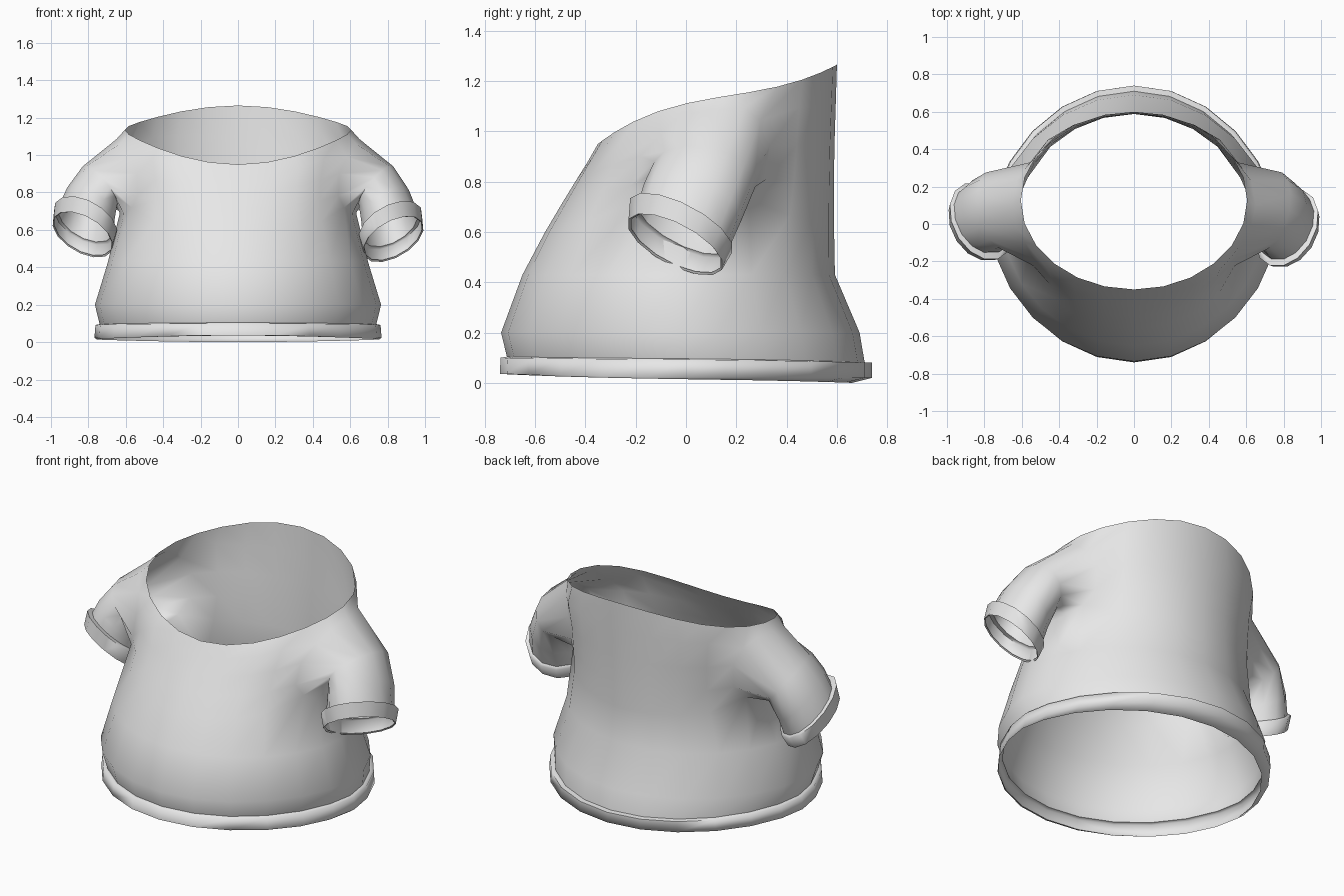
import bpy, bmesh, math
from mathutils import Vector

if "Cube" in bpy.data.objects:
    bpy.data.objects.remove(bpy.data.objects["Cube"])

SEG = 24
cloth = bpy.data.materials.new("light_grey_cloth")
cloth.diffuse_color = (0.8, 0.8, 0.8, 1)
cloth.use_nodes = True
cloth.node_tree.nodes["Principled BSDF"].inputs["Base Color"].default_value = cloth.diffuse_color


def body_ring(hw, yf, yb, zf, zs, zb, power=1.15):
    """Oval ring: half width, front/back y, front/side/back height, pointedness at the sides."""
    pts = []
    for i in range(SEG):
        a = 2 * math.pi * i / SEG
        s = math.sin(a)
        z = zs + (zb - zf) / 2 * (s + s ** 3) / 2 + ((zb + zf) / 2 - zs) * s * s
        sy = math.copysign(abs(s) ** power, s)
        pts.append(Vector((hw * math.cos(a), (yf + yb) / 2 + (yb - yf) / 2 * sy, z)))
    return pts


def sleeve_ring(center, normal, ru, rv, side, n=14):
    """Tilted oval ring across the sleeve, from its upper outer point towards the back."""
    nrm = Vector(normal).normalized()
    u = Vector((-nrm.z, 0, nrm.x)).normalized()
    v = u.cross(nrm)
    pts = []
    for k in range(n):
        t = 2 * math.pi * k / n
        p = Vector(center) + u * ru * math.cos(t) + v * rv * math.sin(t)
        pts.append(Vector((p.x * side, p.y, p.z)))
    return pts


def add_rings(bm, rings, first=None, skip=()):
    """Join successive rings with quads; returns the vertex rows."""
    rows = [first] if first else []
    rows += [[bm.verts.new(p) for p in r] for r in rings]
    for j in range(len(rows) - 1):
        n = len(rows[j])
        for i in range(n):
            if (j, i) not in skip:
                k = (i + 1) % n
                bm.faces.new((rows[j][i], rows[j][k], rows[j + 1][k], rows[j + 1][i]))
    return rows


def finish(name, bm, angle=80):
    bmesh.ops.recalc_face_normals(bm, faces=bm.faces)
    me = bpy.data.meshes.new(name)
    bm.to_mesh(me)
    bm.free()
    me.materials.append(cloth)
    ob = bpy.data.objects.new(name, me)
    bpy.context.collection.objects.link(ob)
    bpy.ops.object.select_all(action='DESELECT')
    ob.select_set(True)
    bpy.context.view_layer.objects.active = ob
    bpy.ops.object.shade_smooth_by_angle(angle=math.radians(angle))


# Hem band with a small lip turned under
step = (.74, -.712, .71, .104, .096, .082)
bm = bmesh.new()
add_rings(bm, [body_ring(*r) for r in (
    (.755, -.728, .66, .035, .015, .0),
    (.768, -.74, .74, .036, .022, .02),
    (.762, -.737, .74, .100, .092, .08),
    step)])
finish("hem_band", bm)

# Torso, with openings left at both sides for the sleeves
torso = [step,
         (.765, -.735, .69, .20, .20, .20),
         (.695, -.65, .592, .43, .43, .43, 1.1),
         (.632, -.56, .588, .60, .69, .64, 1.05),
         (.62, -.495, .588, .71, .81, .79, 1.0),
         (.625, -.44, .59, .80, .94, .94, 1.0),
         (.65, -.39, .595, .88, 1.085, 1.10, 1.0),
         (.605, -.35, .60, .95, 1.135, 1.265, 1.0)]
LOW, HIGH = 3, 6
holes = {(j, i % SEG) for j in range(LOW, HIGH) for i in (-2, -1, 0, 1, 10, 11, 12, 13)}
bm = bmesh.new()
rows = add_rings(bm, [body_ring(*r) for r in torso], skip=holes)

for side, name in ((1, "right"), (-1, "left")):
    dy, dz = (-.01, -.01) if side > 0 else (.025, .015)
    # Walk round the opening from its top middle
    loop = ([(HIGH, 0), (HIGH, 1)] + [(j, 2) for j in range(HIGH, LOW - 1, -1)]
            + [(LOW, i) for i in (1, 0, -1)]
            + [(j, -2) for j in range(LOW, HIGH + 1)] + [(HIGH, -1)])
    root = [rows[j][i % SEG if side > 0 else (12 - i) % SEG] for j, i in loop]
    # Round off the corners of the opening
    for k in (2, 5, 9, 12):
        co = root[k].co
        co.x += .02 * side
        co.y += (.08 - co.y) * .2
        co.z += (.88 - co.z) * .25
    # Short sleeve bending out, down and forward
    tilt = (.45, -.45, -.77)
    join = ((.813, dy, .635 + dz), tilt, .165, .205, side)
    add_rings(bm, [
        sleeve_ring((.74, .075, .83), (.75, -.2, -.62), .142, .21, side),
        sleeve_ring((.79, .03 + dy / 2, .72 + dz / 2), (.58, -.35, -.73), .158, .21, side),
        sleeve_ring(*join)], first=root)
    # Cuff band
    cuff = bmesh.new()
    add_rings(cuff, [
        sleeve_ring(*join),
        sleeve_ring((.815, -.01 + dy, .635 + dz), tilt, .188, .232, side),
        sleeve_ring((.83, -.033 + dy, .56 + dz), tilt, .18, .213, side),
        sleeve_ring((.829, -.03 + dy, .565 + dz), tilt, .172, .203, side)])
    finish(name + "_cuff", cuff)

finish("shirt_body", bm)
